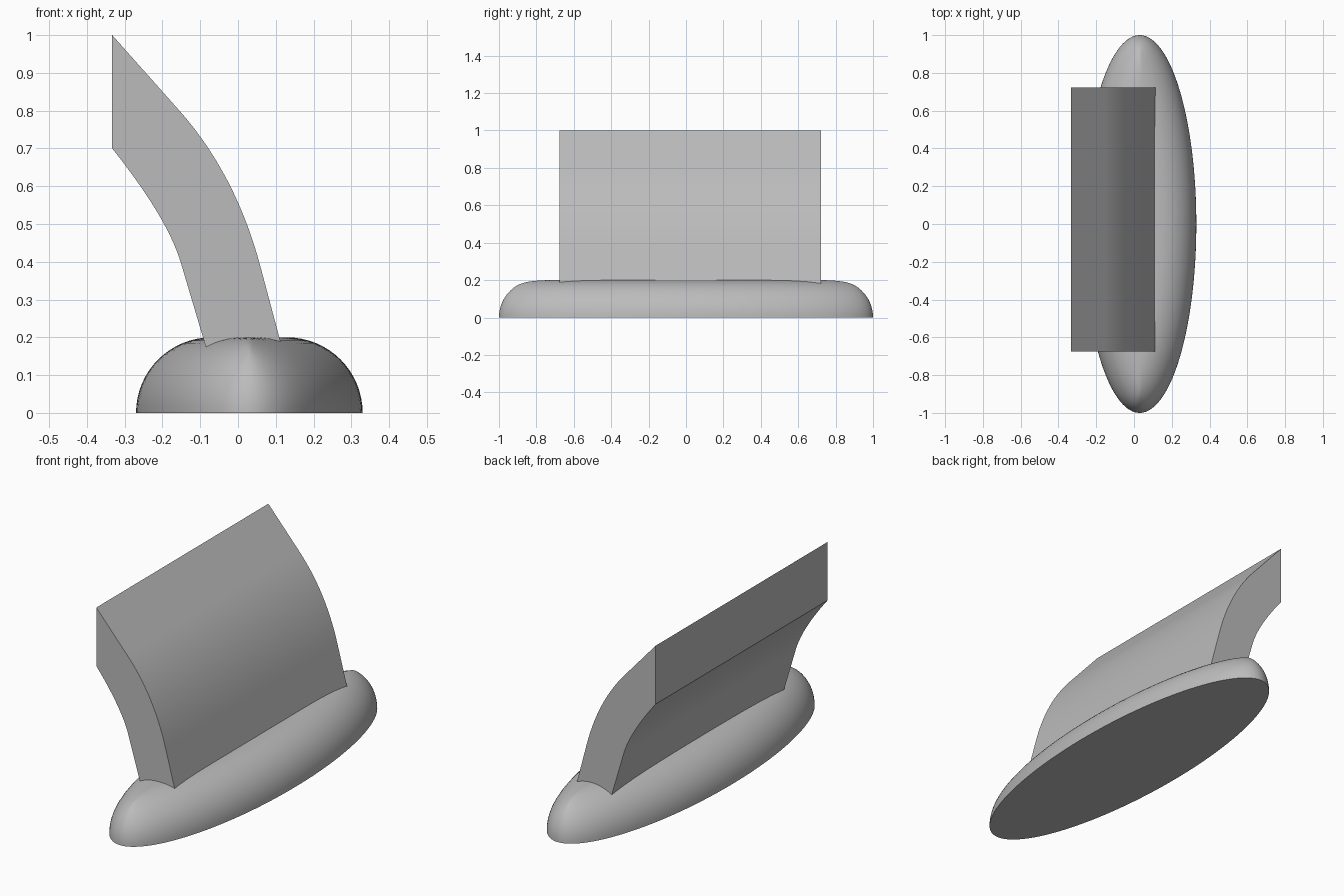
import bpy, bmesh, math

if "Cube" in bpy.data.objects:
    bpy.data.objects.remove(bpy.data.objects["Cube"])

grey = bpy.data.materials.new("grey")
grey.diffuse_color = (0.5, 0.5, 0.5, 1)
grey.use_nodes = True
grey.node_tree.nodes["Principled BSDF"].inputs["Base Color"].default_value = grey.diffuse_color


def finish(bm, name, angle):
    bmesh.ops.recalc_face_normals(bm, faces=bm.faces)
    mesh = bpy.data.meshes.new(name)
    bm.to_mesh(mesh)
    bm.free()
    mesh.materials.append(grey)
    obj = bpy.data.objects.new(name, mesh)
    bpy.context.collection.objects.link(obj)
    bpy.ops.object.select_all(action='DESELECT')
    obj.select_set(True)
    bpy.context.view_layer.objects.active = obj
    bpy.ops.object.shade_smooth_by_angle(angle=math.radians(angle))
    return obj


# Base: elliptical slab with a rolled edge; the offset stops at the centre ridge
def make_base(cx=0.03, a=0.3, b=1.0, r=0.2, sides=144, steps=16):
    bm = bmesh.new()
    rings = [[] for _ in range(steps + 1)]
    cap = []
    reach = []
    for i in range(sides):
        t = 2 * math.pi * i / sides
        c, s = math.cos(t), math.sin(t)
        n = math.hypot(c / a, s / b)
        depth = min(r, a * a * n)
        reach.append(depth)
        top = math.acos(1 - depth / r)
        for k in range(steps + 1):
            ang = top * k / steps
            d = r * (1 - math.cos(ang))
            rings[k].append(bm.verts.new((cx + a * c - d * c / a / n,
                                          b * s - d * s / b / n,
                                          r * math.sin(ang))))
    for lo, hi in zip(rings, rings[1:]):
        for i in range(sides):
            j = (i + 1) % sides
            bm.faces.new((lo[i], lo[j], hi[j], hi[i]))
    bm.faces.new(rings[0])
    # Flat top: full-depth points plus one ridge point at each end
    full = [d >= r for d in reach]
    for i in range(sides):
        if full[i] or (full[i - 1] and not full[i]):
            cap.append(rings[-1][i])
    bm.faces.new(cap)
    bmesh.ops.remove_doubles(bm, verts=bm.verts, dist=0.0002)
    return finish(bm, "base", 40)


def arc(p0, p1, p2, n=14):
    return [tuple((1 - t) ** 2 * u + 2 * t * (1 - t) * v + t * t * w
                  for u, v, w in zip(p0, p1, p2))
            for t in (i / n for i in range(n + 1))]


# Curved blade: leaning profile extruded along y, foot sunk into the base
def make_blade(y0=-0.675, y1=0.722):
    outer = [(-0.333, 1.0)] + arc((-0.155, 0.80), (-0.005, 0.631), (0.06, 0.385))
    inner = arc((-0.333, 0.70), (-0.184, 0.513), (-0.15, 0.393))
    profile = outer + [(0.136, 0.1), (-0.063, 0.1)] + inner[::-1]
    bm = bmesh.new()
    face = bm.faces.new([bm.verts.new((x, y0, z)) for x, z in profile])
    ext = bmesh.ops.extrude_face_region(bm, geom=[face], use_keep_orig=True)
    verts = [g for g in ext["geom"] if isinstance(g, bmesh.types.BMVert)]
    bmesh.ops.translate(bm, verts=verts, vec=(0, y1 - y0, 0))
    return finish(bm, "curved_blade", 30)


make_base()
make_blade()
